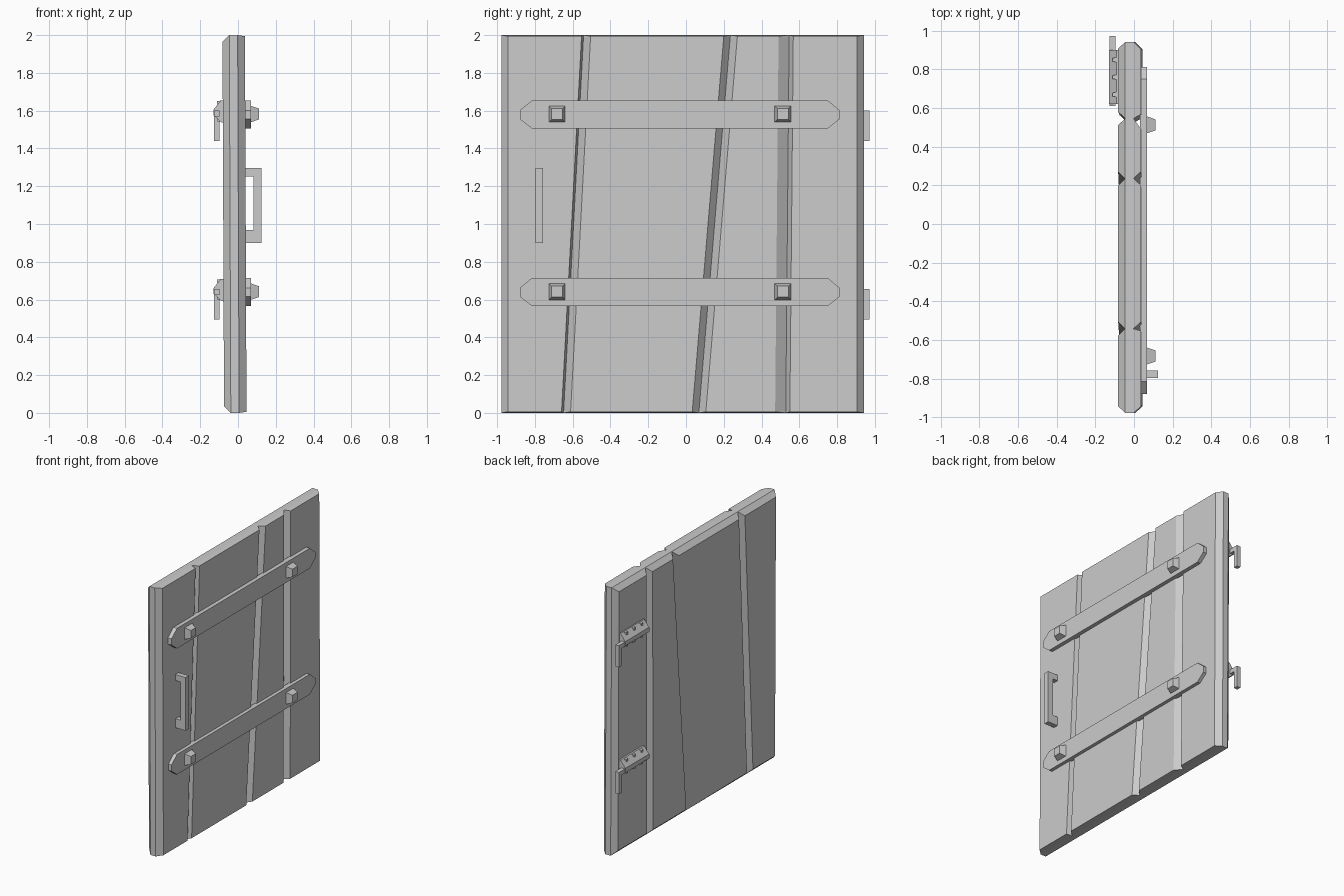
import bpy, bmesh
from mathutils import Vector

if "Cube" in bpy.data.objects:
    bpy.data.objects.remove(bpy.data.objects["Cube"], do_unlink=True)

grey = bpy.data.materials.new("plain_grey")
grey.use_nodes = True
grey.diffuse_color = (0.6, 0.6, 0.6, 1)
grey.node_tree.nodes["Principled BSDF"].inputs["Base Color"].default_value = (0.6, 0.6, 0.6, 1)


def make(name, verts, faces):
    mesh = bpy.data.meshes.new(name)
    mesh.from_pydata(verts, [], faces)
    bm = bmesh.new()
    bm.from_mesh(mesh)
    bmesh.ops.recalc_face_normals(bm, faces=bm.faces)
    bm.to_mesh(mesh)
    bm.free()
    mesh.materials.append(grey)
    obj = bpy.data.objects.new(name, mesh)
    bpy.context.scene.collection.objects.link(obj)
    return obj


def loft(name, ring_a, ring_b):
    """Solid between two matching rings."""
    n = len(ring_a)
    faces = [(i, (i + 1) % n, n + (i + 1) % n, n + i) for i in range(n)]
    faces += [tuple(range(n)), tuple(range(n, 2 * n))]
    return make(name, list(ring_a) + list(ring_b), faces)


def prism_x(name, outline, x0, x1):
    return loft(name, [(x0, y, z) for y, z in outline], [(x1, y, z) for y, z in outline])


def prism_y(name, outline, y0, y1):
    return loft(name, [(x, y0, z) for x, z in outline], [(x, y1, z) for x, z in outline])


def square(x, y, z, h):
    return [(x, y - h, z - h), (x, y + h, z - h), (x, y + h, z + h), (x, y - h, z + h)]


# Planks: chamfered hexagonal bars that meet at slanted V grooves
# seam: y at bottom, y at top, strap-side offsets (low, high), hinge-side offset
FRONT, MID_F, MID_B, BACK = 0.037, -0.002, -0.046, -0.082
seams = [
    (-0.978, -0.978, 0, 0.035, 0.035),
    (-0.648, -0.542, -0.011, 0.037, 0.035),
    (0.068, 0.235, -0.035, 0.037, 0.035),
    (0.528, 0.546, -0.056, 0.022, 0.035),
    (0.942, 0.942, -0.038, 0, 0.035),
]


def plank(name, low, high, skew=None):
    rings = []
    for end in (0, 1):
        a, b = low[end], high[end]
        dx = 0.008 * (1 - end)
        back_high = b - high[4]
        if skew is not None and end == 0:
            back_high = skew
        section = [(MID_B, a, 0), (MID_F, a, 0), (FRONT, a + low[3], 0.006),
                   (FRONT, b + high[2], 0.006), (MID_F, b, 0), (MID_B, b, 0),
                   (BACK, back_high, 0.034), (BACK, a + low[4], 0.034)]
        rings += [(x + dx, y, 2 - inset if end else inset) for x, y, inset in section]
    faces = [(i, (i + 1) % 8, 8 + (i + 1) % 8, 8 + i) for i in range(8) if i != 6]
    # The skewed back is split so its sloping facet stays flat
    faces += [(6, 7, 15, 14)]
    for o in (0, 8):
        faces += [(o, o + 1, o + 4, o + 5), (o + 1, o + 2, o + 3, o + 4), (o + 5, o + 6, o + 7, o)]
    make(name, rings, faces)


for i in range(4):
    plank(f"plank_{i + 1}", seams[i], seams[i + 1], -0.45 if i == 1 else None)

# Straps with pointed ends, each held by two tapered studs
for label, z in (("lower", 0.64), ("upper", 1.58)):
    outline = [(-0.88, z - 0.025), (-0.815, z - 0.075), (0.75, z - 0.075), (0.813, z - 0.025),
               (0.813, z + 0.022), (0.75, z + 0.075), (-0.815, z + 0.075), (-0.88, z + 0.022)]
    prism_x(f"{label}_strap", outline, 0.03, 0.068)
    for side, y in (("right", -0.683), ("left", 0.513)):
        loft(f"{label}_stud_{side}", square(0.066, y, z + 0.002, 0.044),
             square(0.11, y, z + 0.002, 0.029))

# Pull handle
handle = [(0.03, 0.90), (0.125, 0.90), (0.125, 1.296), (0.03, 1.296),
          (0.03, 1.252), (0.082, 1.252), (0.082, 0.967), (0.03, 0.967)]
prism_y("handle", handle, -0.796, -0.758)

# Hinges: a wrapped bracket with rivets and a bent pin
for label, z in (("lower", 0.64), ("upper", 1.585)):
    bracket = [(-0.076, z - 0.05), (-0.09, z - 0.045), (-0.13, z - 0.008), (-0.13, z + 0.02),
               (-0.09, z + 0.07), (-0.076, z + 0.07)]
    prism_y(f"{label}_hinge_bracket", bracket, 0.62, 0.9)
    for i in range(3):
        y = 0.67 + 0.09 * i
        for part, dz in (("top", 0.056), ("bottom", -0.032)):
            loft(f"{label}_rivet_{part}_{i + 1}", square(-0.08, y, z + dz, 0.014),
                 square(-0.11, y, z + dz, 0.009))
    prism_x(f"{label}_hinge_pin",
            [(0.61, z - 0.016), (0.94, z - 0.016), (0.94, z - 0.146), (0.972, z - 0.146),
             (0.972, z + 0.016), (0.61, z + 0.016)], -0.127, -0.097)
